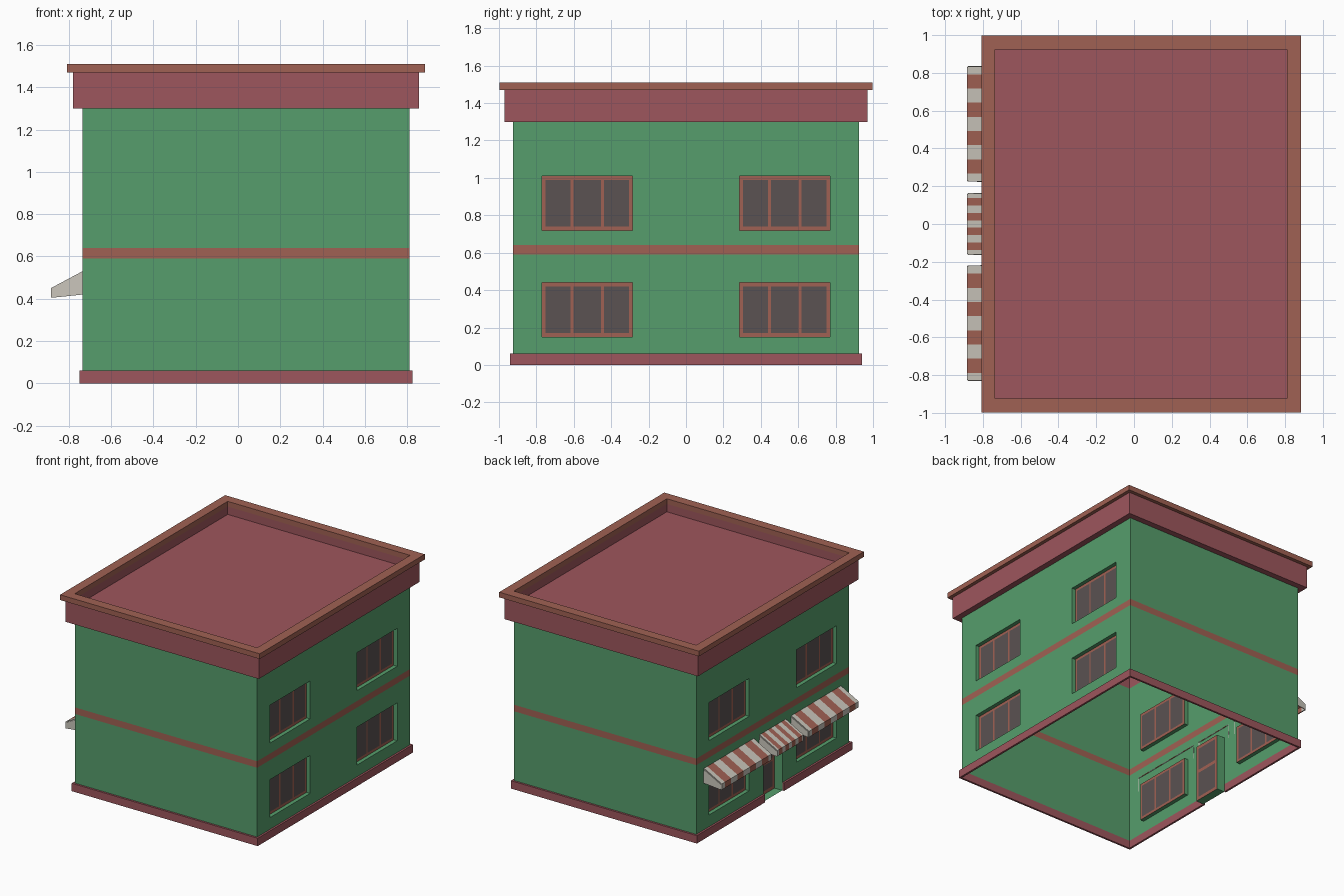
import bpy
from mathutils import Vector

if "Cube" in bpy.data.objects:
    bpy.data.objects.remove(bpy.data.objects["Cube"])

X0, X1, Y = -0.735, 0.81, 0.925      # wall footprint


def material(name, r, g, b):
    lin = lambda c: (c / 255 / 12.92) if c < 11 else ((c / 255 + 0.055) / 1.055) ** 2.4
    m = bpy.data.materials.new(name)
    m.diffuse_color = (lin(r), lin(g), lin(b), 1)
    m.use_nodes = True
    m.node_tree.nodes["Principled BSDF"].inputs["Base Color"].default_value = m.diffuse_color
    return m


GREEN = material("green_wall", 86, 158, 108)
BROWN = material("brown_trim", 160, 97, 83)
PLUM = material("plum_red", 158, 86, 93)
GLASS = material("dark_glass", 91, 82, 82)
CREAM = material("cream_canvas", 200, 196, 186)


def mesh(name, quads, mats):
    """quads: list of (points, material index)"""
    verts, faces, lookup = [], [], {}
    for pts, _ in quads:
        f = []
        for p in pts:
            k = tuple(round(c, 5) for c in p)
            if k not in lookup:
                lookup[k] = len(verts)
                verts.append(k)
            f.append(lookup[k])
        faces.append(f)
    me = bpy.data.meshes.new(name)
    me.from_pydata(verts, [], faces)
    for m in mats:
        me.materials.append(m)
    for poly, (_, mi) in zip(me.polygons, quads):
        poly.material_index = mi
    ob = bpy.data.objects.new(name, me)
    bpy.context.collection.objects.link(ob)
    return ob


def placer(U, N, dist):
    """Map wall coordinates (along, up, inward depth) to space"""
    U, N = Vector(U), Vector(N)
    return lambda u, v, d=0: N * (dist - d) + U * u + Vector((0, 0, v))


def grid(P, us, vs, rule, depth=0):
    """Rectangular cells; rule(u, v) gives material index or None for a hole"""
    out = []
    for a, b in zip(us, us[1:]):
        for c, d in zip(vs, vs[1:]):
            mi = rule((a + b) / 2, (c + d) / 2)
            if mi is not None:
                out.append(([P(a, c, depth), P(b, c, depth), P(b, d, depth), P(a, d, depth)], mi))
    return out


def pane(name, P, o, depth, ubars, vbars):
    """Glazed panel: glass cells between frame bars"""
    def cuts(bars):
        return sorted(e for b in bars for e in b)

    def rule(u, v):
        on_bar = any(a < u < b for a, b in ubars) or any(a < v < b for a, b in vbars)
        return 0 if on_bar else 1
    mesh(name, grid(P, cuts(ubars), cuts(vbars), rule, depth), [BROWN, GLASS])


def wall(name, P, u0, u1, openings):
    us = sorted({u0, u1} | {e for o in openings for e in o[:2]})
    vs = sorted({0.06, 0.59, 0.64, 1.30} | {max(e, 0.06) for o in openings for e in o[2:4]})

    def rule(u, v):
        if any(a < u < b and c < v < d for a, b, c, d, _ in openings):
            return None
        return 1 if 0.59 < v < 0.64 else 0
    quads = grid(P, us, vs, rule)
    for a, b, c, d, depth in openings:          # reveals
        loop = [(a, c), (b, c), (b, d), (a, d)]
        for p, q in zip(loop, loop[1:] + loop[:1]):
            quads.append(([P(*p), P(*q), P(*q, depth), P(*p, depth)], 0))
    mesh(name, quads, [GREEN, BROWN])


# Walls with window and door openings
right = placer((0, 1, 0), (1, 0, 0), X1)
left = placer((0, -1, 0), (-1, 0, 0), -X0)
front = placer((1, 0, 0), (0, -1, 0), Y)
back = placer((-1, 0, 0), (0, 1, 0), Y)
windows = [(a, b, c, d, 0.03) for a, b in ((-0.77, -0.285), (0.285, 0.77))
           for c, d in ((0.15, 0.44), (0.72, 1.01))]
door = (-0.115, 0.115, 0.0, 0.44, 0.065)
wall("front_wall", front, X0, X1, [])
wall("back_wall", back, -X1, -X0, [])
wall("right_wall", right, -Y, Y, windows)
wall("left_wall", left, -Y, Y, windows + [door])

# Three-light windows
for side, P in (("right", right), ("left", left)):
    for i, (a, b, c, d, dep) in enumerate(windows):
        t = (b - a) / 3
        ub = [(a, a + 0.02), (a + t - 0.008, a + t + 0.008),
              (b - t - 0.008, b - t + 0.008), (b - 0.02, b)]
        pane(f"{side}_window_{i}", P, None, dep, ub, [(c, c + 0.02), (d - 0.02, d)])

# Door with two glazed panels
a, b, c, d, dep = door
pane("door", left, None, dep, [(a, a + 0.025), (b - 0.025, b)],
     [(c, c + 0.025), (0.22, 0.245), (d - 0.025, d)])


def moulding(name, out, z0, z1, mat, gap=0):
    """Ring around the walls, optionally open at the door"""
    def path(o):
        pts = [(X0 - o, -Y - o), (X1 + o, -Y - o), (X1 + o, Y + o), (X0 - o, Y + o)]
        return [(X0 - o, -gap)] + pts + [(X0 - o, gap)] if gap else pts + pts[:1]
    O, I = path(out), path(0)
    quads = []
    at = lambda p, z: (p[0], p[1], z)
    for p, q, r, s in zip(O, O[1:], I, I[1:]):
        quads += [([at(p, z0), at(q, z0), at(q, z1), at(p, z1)], 0),
                  ([at(p, z1), at(q, z1), at(s, z1), at(r, z1)], 0),
                  ([at(s, z0), at(r, z0), at(r, z1), at(s, z1)], 0),
                  ([at(r, z0), at(s, z0), at(q, z0), at(p, z0)], 0)]
    if gap:
        quads += [([at(I[0], z0), at(O[0], z0), at(O[0], z1), at(I[0], z1)], 0),
                  ([at(O[-1], z0), at(I[-1], z0), at(I[-1], z1), at(O[-1], z1)], 0)]
    mesh(name, quads, [mat])


# Plinth, parapet, coping and roof
moulding("plinth", 0.015, 0.0, 0.06, PLUM, gap=0.115)
moulding("parapet", 0.046, 1.30, 1.47, PLUM)
moulding("coping", 0.073, 1.47, 1.51, BROWN)
mesh("roof", [([(X0, -Y, 1.41), (X1, -Y, 1.41), (X1, Y, 1.41), (X0, Y, 1.41)], 0)], [PLUM])


# Striped awnings: sloping canvas, front valance and side cheeks
def awning(name, u0, u1):
    w = (u1 - u0) / 8
    us = [u0] + [u0 + w * (k + 0.5) for k in range(8)] + [u1]
    prof = [(0.53, 0.0), (0.45, -0.15), (0.405, -0.15), (0.42, 0.0)]   # height, depth
    quads = []
    for k, (a, b) in enumerate(zip(us, us[1:])):
        for (v, d), (v2, d2) in zip(prof[:2], prof[1:3]):
            quads.append(([left(a, v2, d2), left(b, v2, d2), left(b, v, d), left(a, v, d)], k % 2))
    quads.append(([left(u0, v, d) for v, d in prof], 0))
    quads.append(([left(u1, v, d) for v, d in reversed(prof)], 0))
    ob = mesh(name, quads, [CREAM, BROWN])
    s = ob.modifiers.new("thickness", "SOLIDIFY")
    s.thickness, s.offset = 0.008, -1


awning("awning_back", -0.83, -0.23)
awning("awning_door", -0.158, 0.158)
awning("awning_front", 0.225, 0.825)
